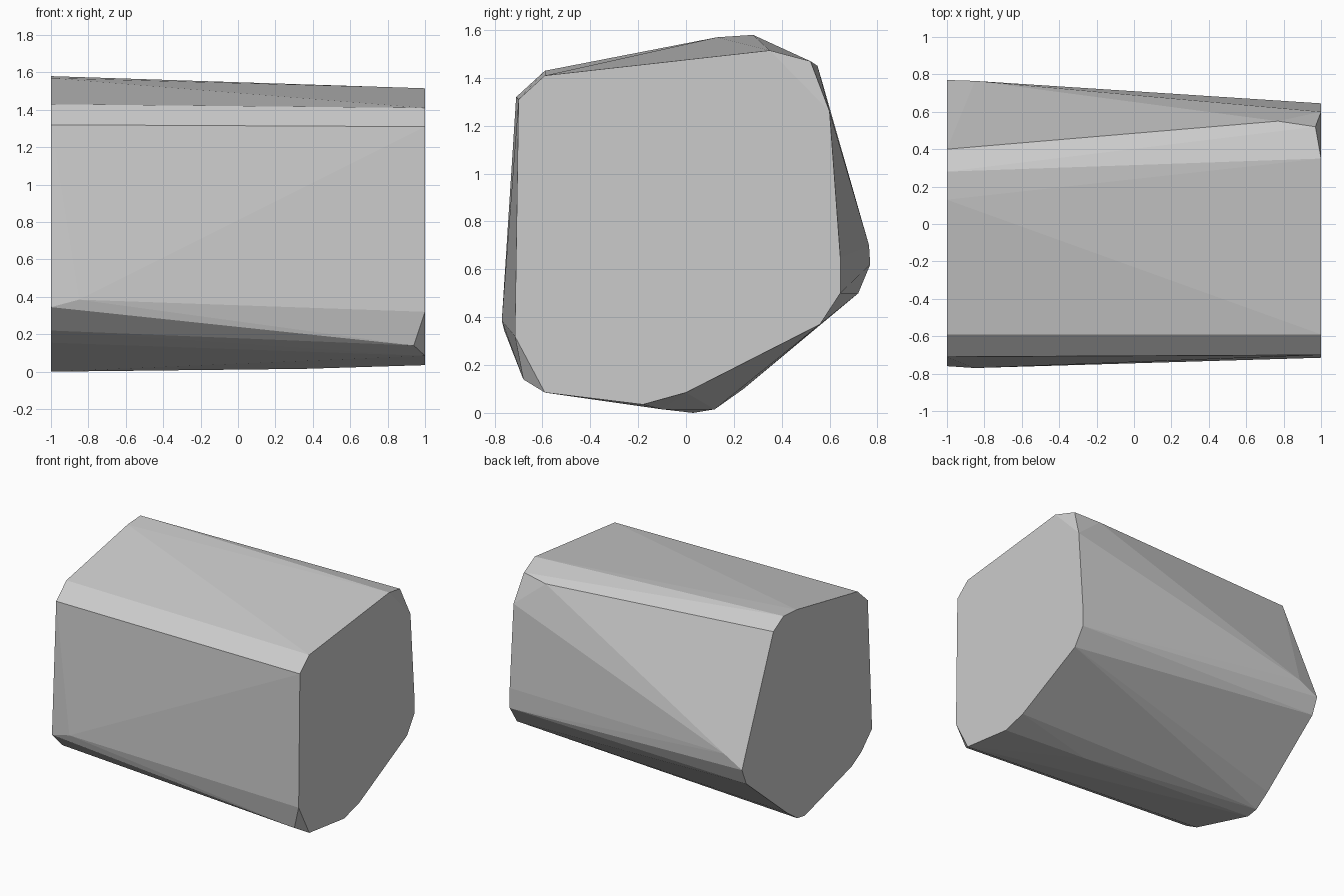
import bpy
import bmesh
import math

cube = bpy.data.objects.get("Cube")
if cube:
    bpy.data.objects.remove(cube, do_unlink=True)

# Single stone grey
grey = bpy.data.materials.new("stone_grey")
grey.use_nodes = True
colour = (0.6, 0.6, 0.6, 1)
grey.diffuse_color = colour
grey.node_tree.nodes["Principled BSDF"].inputs["Base Color"].default_value = colour

# Large end outline (y, z) at x = -1
large_end = [(-.71, 1.32), (-.59, 1.43), (.13, 1.57), (.28, 1.58), (.40, 1.51),
             (.77, .62), (.72, .50), (.24, .10), (.12, .015), (.03, 0),
             (-.52, .155), (-.635, .22), (-.76, .345)]

# Small end outline (y, z) at x = 1
small_end = [(-.70, 1.31), (-.59, 1.41), (.35, 1.515), (.60, 1.26), (.645, .65),
             (.645, .50), (.56, .37), (0, .085), (-.18, .035), (-.59, .085),
             (-.715, .32)]

# Chipped corners between the ends (x, y, z)
chips = [(-.85, -.77, .385), (-.85, .765, .70), (.97, .52, 1.47), (.77, .55, 1.45),
         (.94, -.68, .14), (.35, -.1, .015)]

# Wrap the outlines and chips in one faceted convex block
bm = bmesh.new()
for x, outline in ((-1, large_end), (1, small_end)):
    for y, z in outline:
        bm.verts.new((x, y, z))
for point in chips:
    bm.verts.new(point)
bmesh.ops.convex_hull(bm, input=bm.verts[:])
bmesh.ops.delete(bm, geom=[v for v in bm.verts if not v.link_faces], context='VERTS')

# Merge the flat end triangles into single faces
bmesh.ops.dissolve_limit(bm, angle_limit=math.radians(0.3),
                         verts=bm.verts[:], edges=bm.edges[:])
bmesh.ops.recalc_face_normals(bm, faces=bm.faces[:])

mesh = bpy.data.meshes.new("stone_block")
bm.to_mesh(mesh)
bm.free()
mesh.materials.append(grey)
block = bpy.data.objects.new("stone_block", mesh)
bpy.context.collection.objects.link(block)
